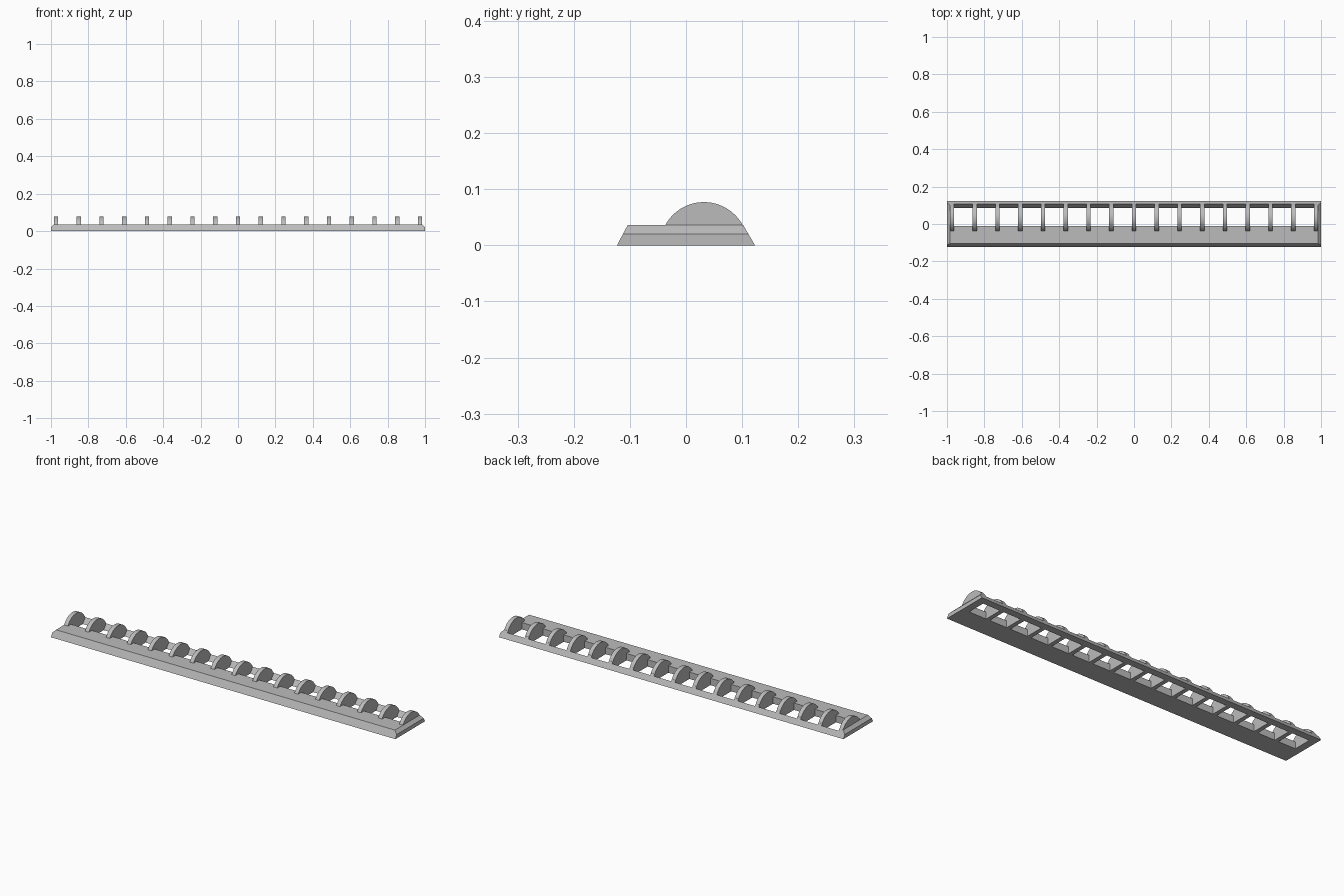
import bpy, bmesh, math

cube = bpy.data.objects.get("Cube")
if cube:
    bpy.data.objects.remove(cube, do_unlink=True)

grey = bpy.data.materials.new("plain_grey")
grey.use_nodes = True
colour = (0.5, 0.5, 0.5, 1)
grey.diffuse_color = colour
grey.node_tree.nodes["Principled BSDF"].inputs["Base Color"].default_value = colour

RIBS, PITCH, RIB_W = 17, 0.1216, 0.022
DECK = 0.036


def add_prism(bm, profile, x0, x1):
    """Extrude a (y, z) profile from x0 to x1."""
    face = bm.faces.new([bm.verts.new((x0, y, z)) for y, z in profile])
    moved = bmesh.ops.extrude_face_region(bm, geom=[face])["geom"]
    verts = [v for v in moved if isinstance(v, bmesh.types.BMVert)]
    bmesh.ops.translate(bm, verts=verts, vec=(x1 - x0, 0, 0))


def finish(bm, name):
    bmesh.ops.recalc_face_normals(bm, faces=bm.faces)
    mesh = bpy.data.meshes.new(name)
    bm.to_mesh(mesh)
    bm.free()
    mesh.materials.append(grey)
    obj = bpy.data.objects.new(name, mesh)
    bpy.context.collection.objects.link(obj)
    return obj


# Long base with sloped sides and bevelled top ends
bm = bmesh.new()
add_prism(bm, [(-0.123, 0), (0.123, 0), (0.102, DECK), (-0.104, DECK)], -1, 1)
for side in (-1, 1):
    cut = bmesh.ops.bisect_plane(bm, geom=bm.verts[:] + bm.edges[:] + bm.faces[:],
                                 plane_co=(side, 0, 0.02), plane_no=(side, 0, 1),
                                 clear_outer=True)
    edges = [e for e in cut["geom_cut"] if isinstance(e, bmesh.types.BMEdge)]
    bmesh.ops.holes_fill(bm, edges=edges)
base = finish(bm, "base")

# Row of slots between the ribs, with a slanted back wall
slot = [(-0.012, -0.01), (0.078, -0.01), (0.13, 0.057), (-0.012, 0.057)]
centres = [(i - (RIBS - 1) / 2) * PITCH for i in range(RIBS)]
bm = bmesh.new()
for left, right in zip(centres, centres[1:]):
    add_prism(bm, slot, left + RIB_W / 2, right - RIB_W / 2)
cutter = finish(bm, "slot_cutter")
cutter.hide_render = True
cutter.hide_set(True)
mod = base.modifiers.new("slots", "BOOLEAN")
mod.operation = "DIFFERENCE"
mod.solver = "EXACT"
mod.object = cutter

# Arched ribs standing on the base
radius, mid_y, mid_z = 0.0786, 0.032, -0.0016
start = math.asin((DECK - mid_z) / radius)
steps = 24
angles = [start + (math.pi - 2 * start) * i / steps for i in range(steps + 1)]
arch = [(mid_y + radius * math.cos(a), mid_z + radius * math.sin(a)) for a in angles]
bm = bmesh.new()
for x in centres:
    add_prism(bm, arch, x - RIB_W / 2, x + RIB_W / 2)
ribs = finish(bm, "arched_ribs")

bpy.ops.object.select_all(action="DESELECT")
ribs.select_set(True)
bpy.context.view_layer.objects.active = ribs
bpy.ops.object.shade_smooth_by_angle(angle=math.radians(30))
